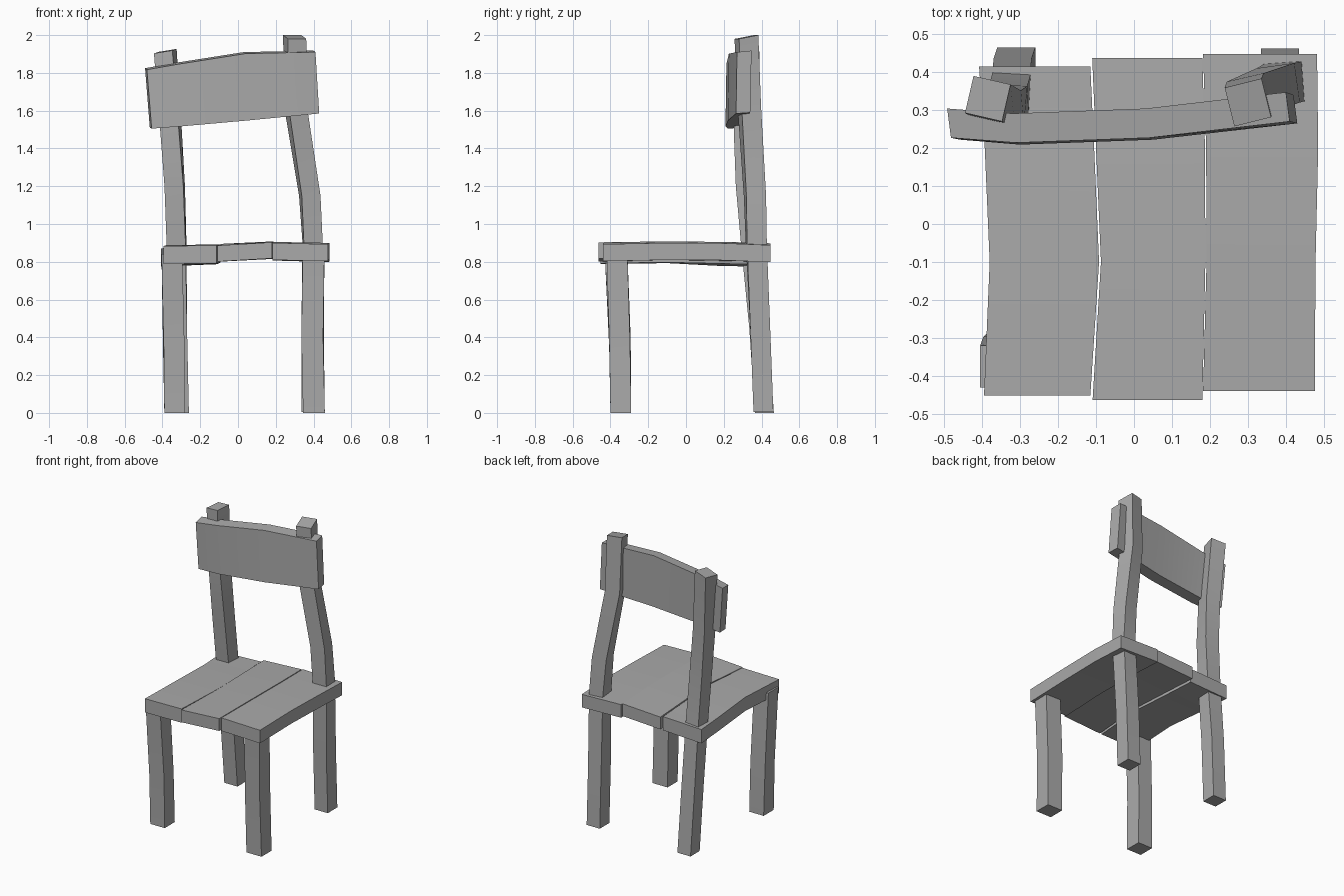
import bpy, bmesh
from math import cos, sin, radians

default = bpy.data.objects.get("Cube")
if default:
    bpy.data.objects.remove(default, do_unlink=True)

grey = bpy.data.materials.new("plain grey")
grey.use_nodes = True
grey.diffuse_color = (0.4, 0.4, 0.4, 1)
grey.node_tree.nodes["Principled BSDF"].inputs["Base Color"].default_value = (0.4, 0.4, 0.4, 1)


def loft(name, rings):
    """Skin a row of four-cornered rings into a closed bar."""
    bm = bmesh.new()
    loops = [[bm.verts.new(p) for p in ring] for ring in rings]
    for a, b in zip(loops, loops[1:]):
        for i in range(4):
            j = (i + 1) % 4
            bm.faces.new((a[i], a[j], b[j], b[i]))
    bm.faces.new(loops[0][::-1])
    bm.faces.new(loops[-1])
    bmesh.ops.recalc_face_normals(bm, faces=bm.faces)
    mesh = bpy.data.meshes.new(name)
    bm.to_mesh(mesh)
    bm.free()
    mesh.materials.append(grey)
    obj = bpy.data.objects.new(name, mesh)
    bpy.context.collection.objects.link(obj)
    bpy.ops.object.select_all(action='DESELECT')
    obj.select_set(True)
    bpy.context.view_layer.objects.active = obj
    bpy.ops.object.shade_smooth_by_angle(angle=radians(30))
    return obj


def post(name, path, width=0.11, depth=0.11, tilt=(0, 0)):
    """Crooked square post; path holds x, y, z, twist in degrees."""
    rings = []
    for k, (x, y, z, twist) in enumerate(path):
        c, s = cos(radians(twist)), sin(radians(twist))
        tx, ty = tilt if k == len(path) - 1 else (0, 0)
        ring = []
        for sx, sy in ((-1, -1), (1, -1), (1, 1), (-1, 1)):
            u, v = sx * width / 2, sy * depth / 2
            ring.append((x + u * c - v * s, y + u * s + v * c, z + sx * tx + sy * ty))
        rings.append(ring)
    return loft(name, rings)


# Front legs end inside the seat
post("front_leg_right", [(-0.335, -0.345, 0, 0), (-0.34, -0.35, 0.35, 2),
                         (-0.35, -0.375, 0.84, 0)], 0.11, 0.11)
post("front_leg_left", [(0.402, -0.345, 0, 0), (0.395, -0.35, 0.4, -2),
                        (0.4, -0.365, 0.84, 0)], 0.115, 0.11)

# Back posts run from the floor through the seat to the top
post("back_post_right", [(-0.31, 0.415, 0, 0), (-0.32, 0.385, 0.45, 0),
                         (-0.325, 0.345, 0.88, -3), (-0.335, 0.318, 1.2, -5),
                         (-0.355, 0.31, 1.5, -9), (-0.385, 0.33, 1.915, -13)],
     0.1, 0.1, (0.008, 0.004))
post("back_post_left", [(0.385, 0.41, 0.005, 0), (0.385, 0.395, 0.4, 0),
                        (0.395, 0.372, 0.9, 4), (0.38, 0.365, 1.15, 8),
                        (0.305, 0.335, 1.62, 13), (0.3, 0.32, 1.99, 14)],
     0.1, 0.105, (0, 0.01))

# Seat planks: y, left edge, right edge, top heights at both edges
planks = {
    "seat_plank_right": (0.095, [(-0.452, -0.395, -0.115, 0.883, 0.887),
                                 (-0.1, -0.38, -0.092, 0.888, 0.892),
                                 (0.2, -0.393, -0.105, 0.872, 0.885),
                                 (0.415, -0.408, -0.115, 0.87, 0.882)]),
    "seat_plank_middle": (0.085, [(-0.463, -0.109, 0.18, 0.886, 0.903),
                                  (-0.1, -0.087, 0.188, 0.895, 0.908),
                                  (0.2, -0.1, 0.187, 0.89, 0.905),
                                  (0.437, -0.11, 0.18, 0.885, 0.9)]),
    "seat_plank_left": (0.09, [(-0.44, 0.182, 0.476, 0.9, 0.893),
                               (-0.1, 0.191, 0.478, 0.905, 0.9),
                               (0.2, 0.19, 0.485, 0.902, 0.898),
                               (0.448, 0.182, 0.482, 0.897, 0.888)]),
}
for name, (thick, stations) in planks.items():
    loft(name, [[(l, y, zl - thick), (r, y, zr - thick), (r, y, zr), (l, y, zl)]
                for y, l, r, zl, zr in stations])

# Bent backrest board: bottom x, top x, front y, bottom z, top z
board = [(-0.457, -0.482, 0.222, 1.505, 1.825), (-0.3, -0.31, 0.209, 1.517, 1.855),
         (0.05, 0.04, 0.222, 1.548, 1.91), (0.43, 0.41, 0.265, 1.585, 1.918)]
loft("backrest_board", [[(b, y, z0), (b - 0.01, y + 0.075, z0 + 0.005),
                         (t - 0.01, y + 0.082, z1), (t, y + 0.005, z1 - 0.008)]
                        for b, t, y, z0, z1 in board])
